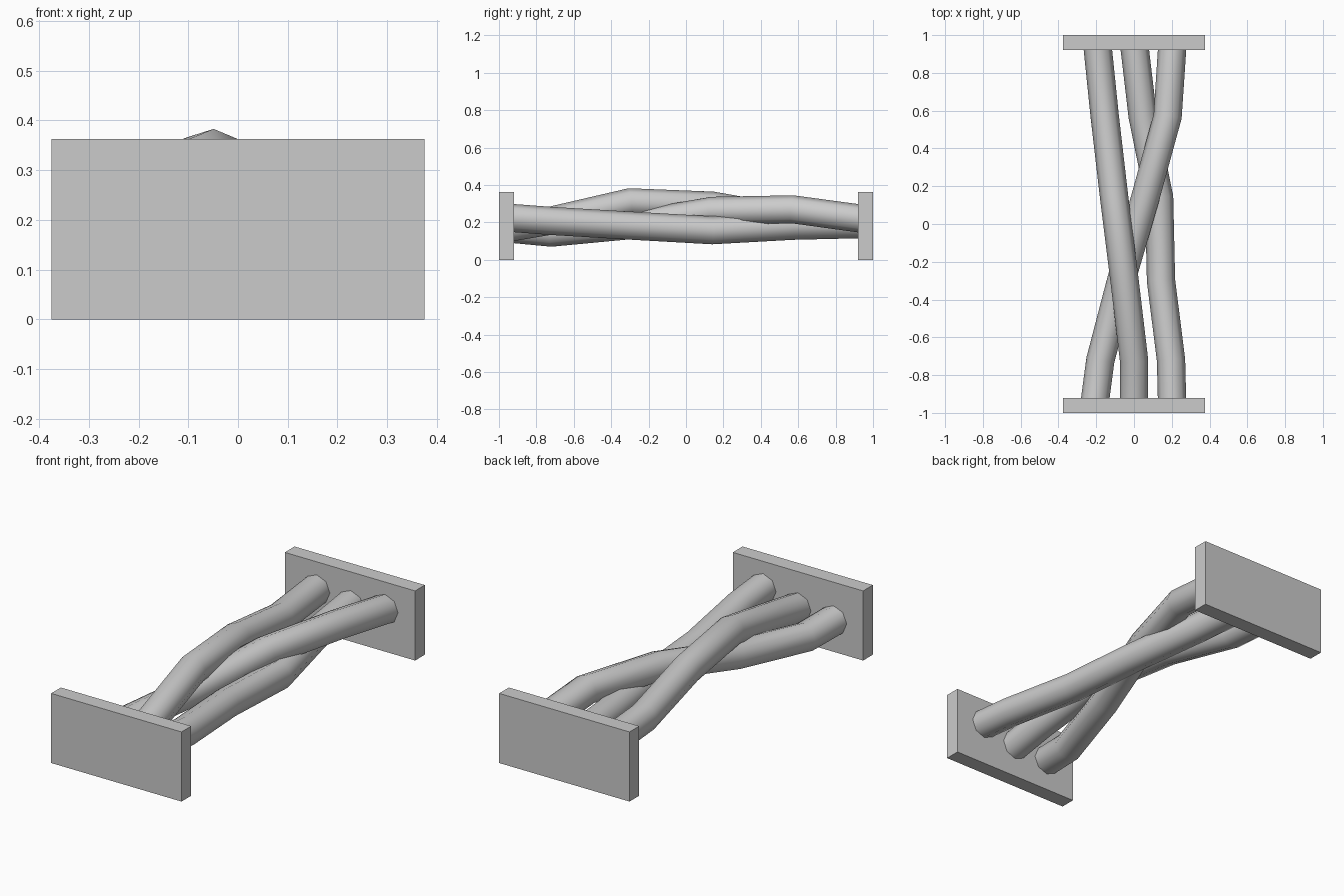
import bpy, bmesh, math
from mathutils import Vector

if "Cube" in bpy.data.objects:
    bpy.data.objects.remove(bpy.data.objects["Cube"])

SIDES = 8
RADIUS = 0.075
STATIONS = (-0.96, -0.72, -0.30, 0.14, 0.57, 0.96)


def make_object(name, bm):
    bmesh.ops.recalc_face_normals(bm, faces=bm.faces)
    mesh = bpy.data.meshes.new(name)
    bm.to_mesh(mesh)
    bm.free()
    obj = bpy.data.objects.new(name, mesh)
    bpy.context.collection.objects.link(obj)
    return obj


def plate(name, y):
    bm = bmesh.new()
    bmesh.ops.create_cube(bm, size=1)
    for v in bm.verts:
        v.co = (v.co.x * 0.75, y + v.co.y * 0.08, (v.co.z + 0.5) * 0.362)
    make_object(name, bm)


def strand(name, xz):
    pts = [Vector((x, y, z)) for y, (x, z) in zip(STATIONS, xz)]
    bm = bmesh.new()
    rings = []
    for i, p in enumerate(pts):
        # ring lies in the plane that splits the bend
        before = (p - pts[i - 1]).normalized() if i > 0 else Vector()
        after = (pts[i + 1] - p).normalized() if i < len(pts) - 1 else Vector()
        tangent = (before + after).normalized()
        side = tangent.cross(Vector((0, 0, 1))).normalized()
        up = side.cross(tangent)
        rings.append([bm.verts.new(p + RADIUS * (side * math.cos(a) + up * math.sin(a)))
                      for a in (2 * math.pi * k / SIDES for k in range(SIDES))])
    for a, b in zip(rings, rings[1:]):
        for k in range(SIDES):
            n = (k + 1) % SIDES
            bm.faces.new((a[k], a[n], b[n], b[k])).smooth = True
    bm.faces.new(rings[0])
    bm.faces.new(rings[-1])
    make_object(name, bm)


# End plates
plate("front_plate", -0.96)
plate("back_plate", 0.96)

# Three braided strands: (x, z) at each station from front to back
strand("upper_strand", [(0.0, 0.17), (0.0, 0.21), (-0.05, 0.308),
                        (-0.105, 0.29), (-0.155, 0.215), (-0.195, 0.22)])
strand("crossing_strand", [(-0.21, 0.168), (-0.178, 0.145), (-0.068, 0.185),
                           (0.06, 0.262), (0.178, 0.27), (0.204, 0.217)])
strand("lower_strand", [(0.202, 0.226), (0.196, 0.208), (0.143, 0.183),
                        (0.133, 0.158), (0.046, 0.182), (0.0, 0.191)])
